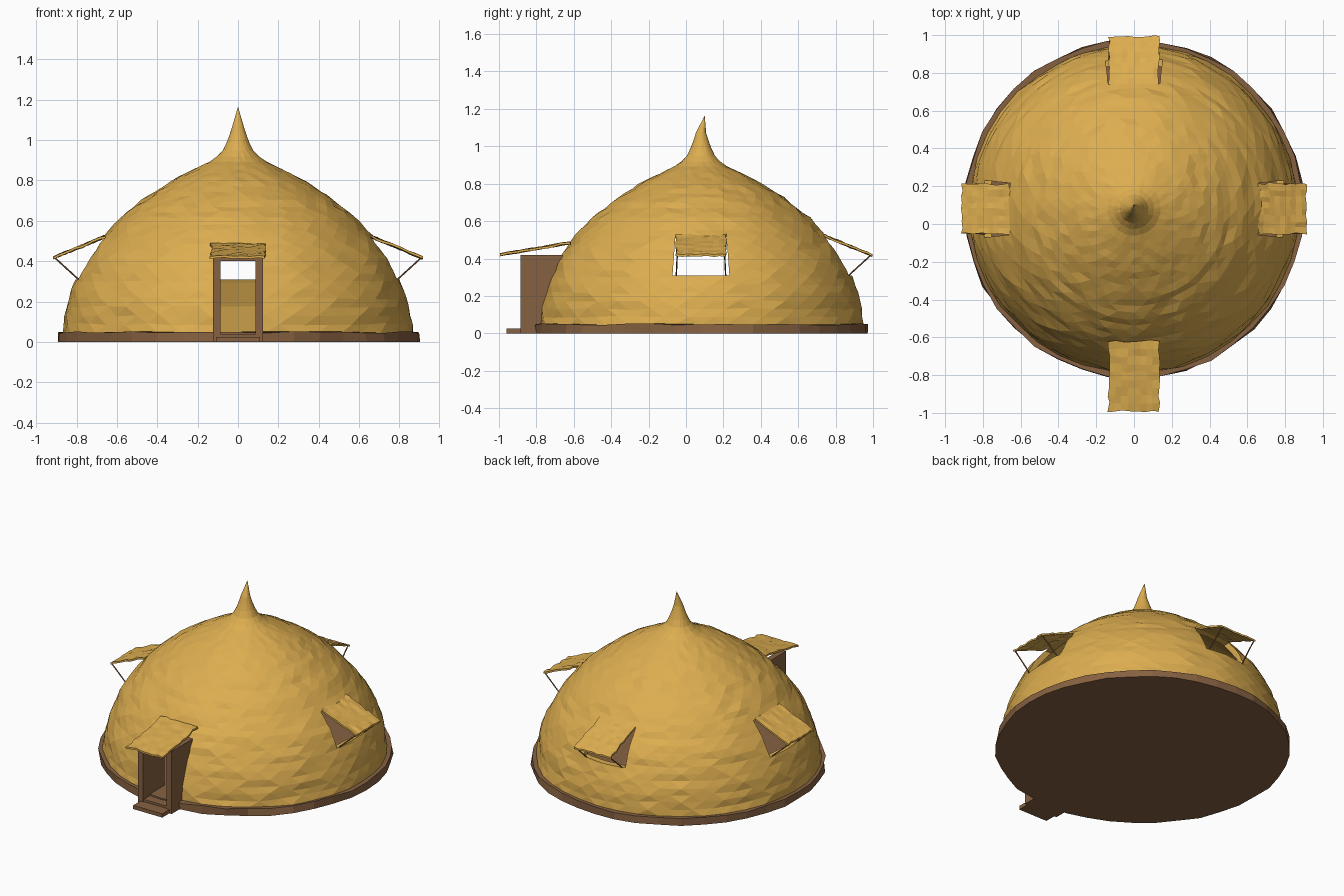
import bpy, bmesh, math, random
from mathutils import Matrix, Vector

random.seed(4)
CY = 0.08                      # dome centre along y
SEG = 40

cube = bpy.data.objects.get("Cube")
if cube:
    bpy.data.objects.remove(cube, do_unlink=True)


def material(name, rgb):
    m = bpy.data.materials.new(name)
    m.use_nodes = True
    m.diffuse_color = (*rgb, 1)
    m.node_tree.nodes["Principled BSDF"].inputs["Base Color"].default_value = (*rgb, 1)
    return m


THATCH = material("golden_thatch", (0.72, 0.42, 0.08))
WOOD = material("brown_wood", (0.24, 0.12, 0.053))


def finish(name, bm, mat, matrix=None):
    bmesh.ops.recalc_face_normals(bm, faces=bm.faces)
    me = bpy.data.meshes.new(name)
    bm.to_mesh(me)
    bm.free()
    me.materials.append(mat)
    ob = bpy.data.objects.new(name, me)
    bpy.context.collection.objects.link(ob)
    if matrix:
        ob.matrix_world = matrix
    return ob


def box(name, lo, hi, mat):
    bm = bmesh.new()
    bmesh.ops.create_cube(bm, size=1)
    lo, hi = Vector(lo), Vector(hi)
    for v in bm.verts:
        v.co = (lo + hi) / 2 + v.co * (hi - lo)
    return finish(name, bm, mat)


def facing(angle):
    """Frame on the dome axis whose -y points outward."""
    return Matrix.Translation((0, CY, 0)) @ Matrix.Rotation(angle, 4, 'Z')


# Dome profile: radius and height, resampled evenly along its length
PROFILE = [(0.87, 0.045), (0.845, 0.2), (0.80, 0.32), (0.755, 0.41), (0.67, 0.52),
           (0.59, 0.61), (0.465, 0.71), (0.32, 0.805), (0.2, 0.865), (0.125, 0.9),
           (0.08, 0.94), (0.05, 1.0), (0.028, 1.07)]


def resample(points, count):
    pts = [Vector(p) for p in points]
    lens = [0]
    for a, b in zip(pts, pts[1:]):
        lens.append(lens[-1] + (b - a).length)
    out = []
    for i in range(count + 1):
        d = lens[-1] * i / count
        k = max(j for j in range(len(pts) - 1) if lens[j] <= d + 1e-9)
        out.append(pts[k].lerp(pts[k + 1], (d - lens[k]) / (lens[k + 1] - lens[k])))
    return out


def shell(bm, rows, tip, rough, stagger):
    """Stack of rings closed by a tip; returns the lowest ring."""
    rings = []
    for i, (r, z) in enumerate(rows):
        wob = rough * min(1, r / 0.5)
        ring = []
        for s in range(SEG):
            a = math.tau * (s + (0.5 if stagger and i % 2 else 0)) / SEG
            rr = r + random.uniform(-wob, wob)
            dz = random.uniform(-wob, wob) if i else 0
            ring.append(bm.verts.new((rr * math.cos(a), rr * math.sin(a), z + dz)))
        rings.append(ring)
    for i, (lo, hi) in enumerate(zip(rings, rings[1:])):
        for s in range(SEG):
            n = (s + 1) % SEG
            if stagger and i % 2:
                bm.faces.new((lo[s], hi[n], hi[s]))
                bm.faces.new((lo[s], lo[n], hi[n]))
            else:
                bm.faces.new((lo[s], lo[n], hi[s]))
                bm.faces.new((lo[n], hi[n], hi[s]))
    top = bm.verts.new(tip)
    for s in range(SEG):
        bm.faces.new((rings[-1][s], rings[-1][(s + 1) % SEG], top))
    return rings[0]


# Hollow thatched dome
bm = bmesh.new()
outer = shell(bm, resample(PROFILE, 32), (0, 0.02, 1.165), 0.006, True)
inside = [(r - 0.025, z - (0.025 if i else 0)) for i, (r, z) in enumerate(PROFILE[:9])]
inner = shell(bm, inside, (0, 0, 0.88), 0, False)
for s in range(SEG):
    n = (s + 1) % SEG
    bm.faces.new((outer[s], outer[n], inner[n], inner[s]))
dome = finish("thatched_dome", bm, THATCH, facing(0))

# Openings: a doorway and three tapered windows
WINDOWS = {"left": math.pi / 2, "back": math.pi, "right": -math.pi / 2}


def opening(bm, half_low, half_high, z0, z1, matrix):
    ring = []
    for y in (-1.1, -0.45):
        for x, z in ((-half_low, z0), (half_low, z0), (half_high, z1), (-half_high, z1)):
            ring.append(bm.verts.new(matrix @ Vector((x, y, z))))
    a, b = ring[:4], ring[4:]
    bm.faces.new(a)
    bm.faces.new(b[::-1])
    for i in range(4):
        j = (i + 1) % 4
        bm.faces.new((a[j], a[i], b[i], b[j]))


bm = bmesh.new()
opening(bm, 0.1, 0.1, 0.0, 0.42, facing(0))
for angle in WINDOWS.values():
    opening(bm, 0.152, 0.137, 0.31, 0.515, facing(angle))
cutter = finish("opening_cutter", bm, THATCH)
cutter.hide_render = True
mod = dome.modifiers.new("openings", 'BOOLEAN')
mod.operation = 'DIFFERENCE'
mod.solver = 'EXACT'
mod.object = cutter
bpy.context.view_layer.objects.active = dome
with bpy.context.temp_override(object=dome, active_object=dome):
    bpy.ops.object.modifier_apply(modifier=mod.name)
bpy.data.objects.remove(cutter, do_unlink=True)

# Rough round floor slab
bm = bmesh.new()
bmesh.ops.create_cone(bm, cap_ends=True, segments=SEG, radius1=0.897, radius2=0.897, depth=0.05)
for v in bm.verts:
    k = random.uniform(0.99, 1.008)
    v.co = (v.co.x * k, v.co.y * k, v.co.z + 0.025)
    if v.co.z > 0.04:
        v.co.z += random.uniform(-0.006, 0.003)
finish("floor_slab", bm, WOOD, facing(0))


def awning(name, half, near, far, matrix):
    """Ragged thatch sheet from near (r, z) to far (r, z)."""
    bm = bmesh.new()
    bmesh.ops.create_grid(bm, x_segments=8, y_segments=9, size=1)
    for v in bm.verts:
        t = (1 - v.co.y) / 2
        r = near[0] + (far[0] - near[0]) * t
        z = near[1] + (far[1] - near[1]) * t + random.uniform(-0.004, 0.004)
        ragged = random.uniform(-0.006, 0.006)
        v.co = (v.co.x * half + ragged, -r + ragged, z)
    sheet = bmesh.ops.extrude_face_region(bm, geom=bm.faces[:])["geom"]
    for v in sheet:
        if isinstance(v, bmesh.types.BMVert):
            v.co.z -= 0.012
    finish(name, bm, THATCH, matrix)


# Window awnings on thin props
for side, angle in WINDOWS.items():
    frame = facing(angle)
    awning(side + "_window_awning", 0.133, (0.66, 0.528), (0.913, 0.423), frame)
    for sx, tag in ((-1, "a"), (1, "b")):
        foot, head = Vector((sx * 0.132, -0.79, 0.31)), Vector((sx * 0.127, -0.905, 0.415))
        span = head - foot
        bm = bmesh.new()
        bmesh.ops.create_cone(bm, cap_ends=True, segments=6, radius1=0.004,
                              radius2=0.004, depth=span.length)
        turn = span.to_track_quat('Z', 'Y').to_matrix().to_4x4()
        finish(f"{side}_awning_prop_{tag}", bm, WOOD,
               frame @ Matrix.Translation((foot + head) / 2) @ turn)

# Entrance porch
for sx, side in ((1, "left"), (-1, "right")):
    xs = sorted((sx * 0.087, sx * 0.125))
    box(side + "_porch_wall", (xs[0], -0.885, 0), (xs[1], -0.66, 0.42), WOOD)
box("porch_lintel", (-0.087, -0.885, 0.4), (0.087, -0.85, 0.42), WOOD)
box("porch_floor", (-0.087, -0.88, 0), (0.087, -0.7, 0.04), WOOD)
box("door_step", (-0.108, -0.96, 0), (0.108, -0.87, 0.025), WOOD)
awning("porch_awning", 0.135, (0.70, 0.49), (1.07, 0.427), facing(0))
